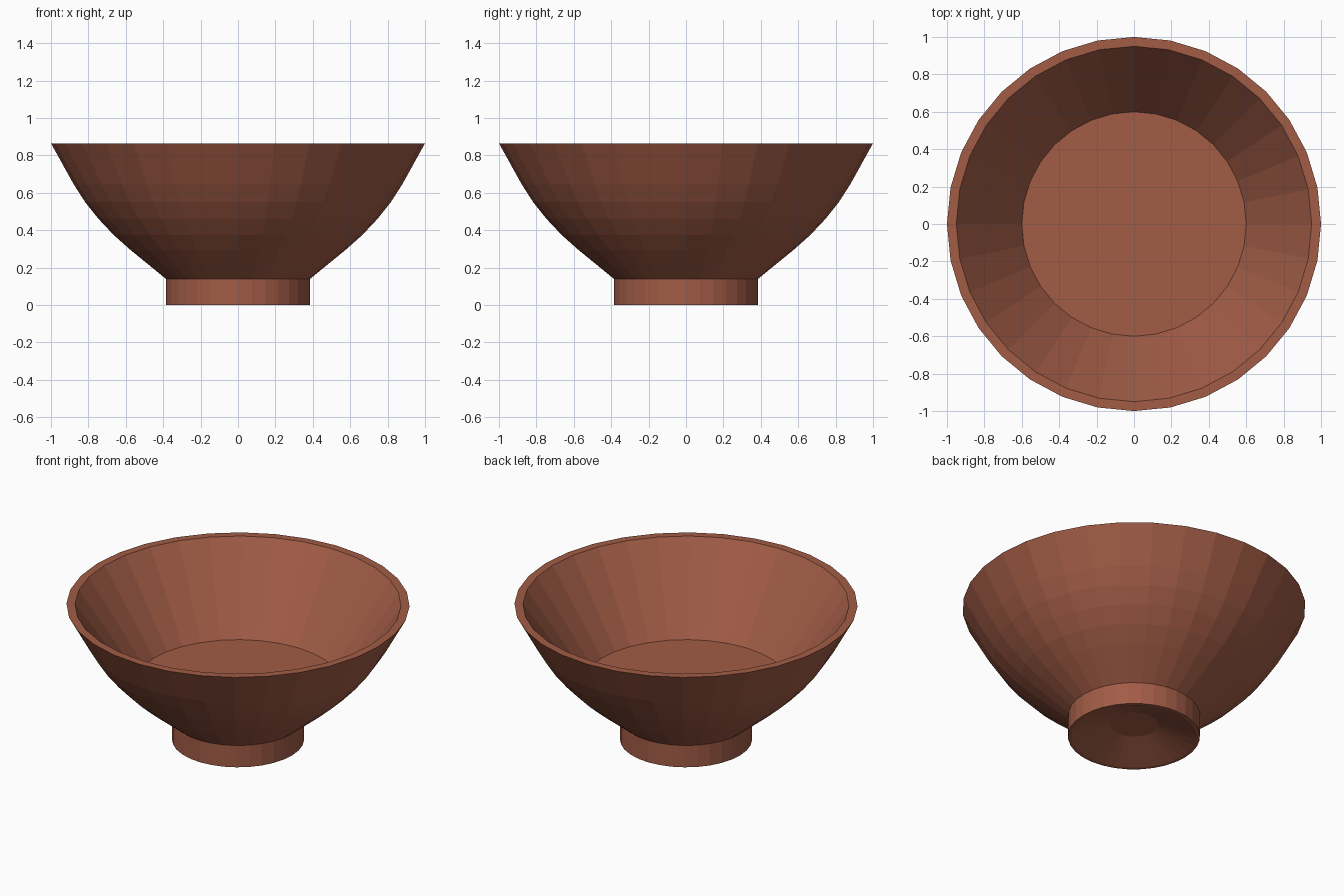
import bpy, bmesh, math

if "Cube" in bpy.data.objects:
    bpy.data.objects.remove(bpy.data.objects["Cube"])

SIDES = 32

clay = bpy.data.materials.new("terracotta")
clay.diffuse_color = (0.36, 0.108, 0.062, 1)
clay.use_nodes = True
clay.node_tree.nodes["Principled BSDF"].inputs["Base Color"].default_value = clay.diffuse_color

# Bowl outline from underside centre, up the outside, over the rim, to the inner floor
profile = [
    (0.14, 0.08), (0.365, 0.0), (0.385, 0.0), (0.385, 0.14),                 # hollow foot
    (0.575, 0.295), (0.665, 0.375), (0.745, 0.46), (0.817, 0.55),            # outer wall
    (0.878, 0.645), (1.0, 0.865),
    (0.95, 0.865), (0.60, 0.362),                                            # rim and inside
]

bm = bmesh.new()
rings = [[bm.verts.new((r * math.cos(2 * math.pi * i / SIDES),
                        r * math.sin(2 * math.pi * i / SIDES), z))
          for i in range(SIDES)] for r, z in profile]
for a, b in zip(rings, rings[1:]):
    for i in range(SIDES):
        j = (i + 1) % SIDES
        bm.faces.new((a[i], a[j], b[j], b[i]))
bm.faces.new(rings[0][::-1])   # underside disc
bm.faces.new(rings[-1])        # inner floor
bmesh.ops.recalc_face_normals(bm, faces=bm.faces)

mesh = bpy.data.meshes.new("bowl")
bm.to_mesh(mesh)
bm.free()
mesh.materials.append(clay)
bpy.context.collection.objects.link(bpy.data.objects.new("bowl", mesh))
